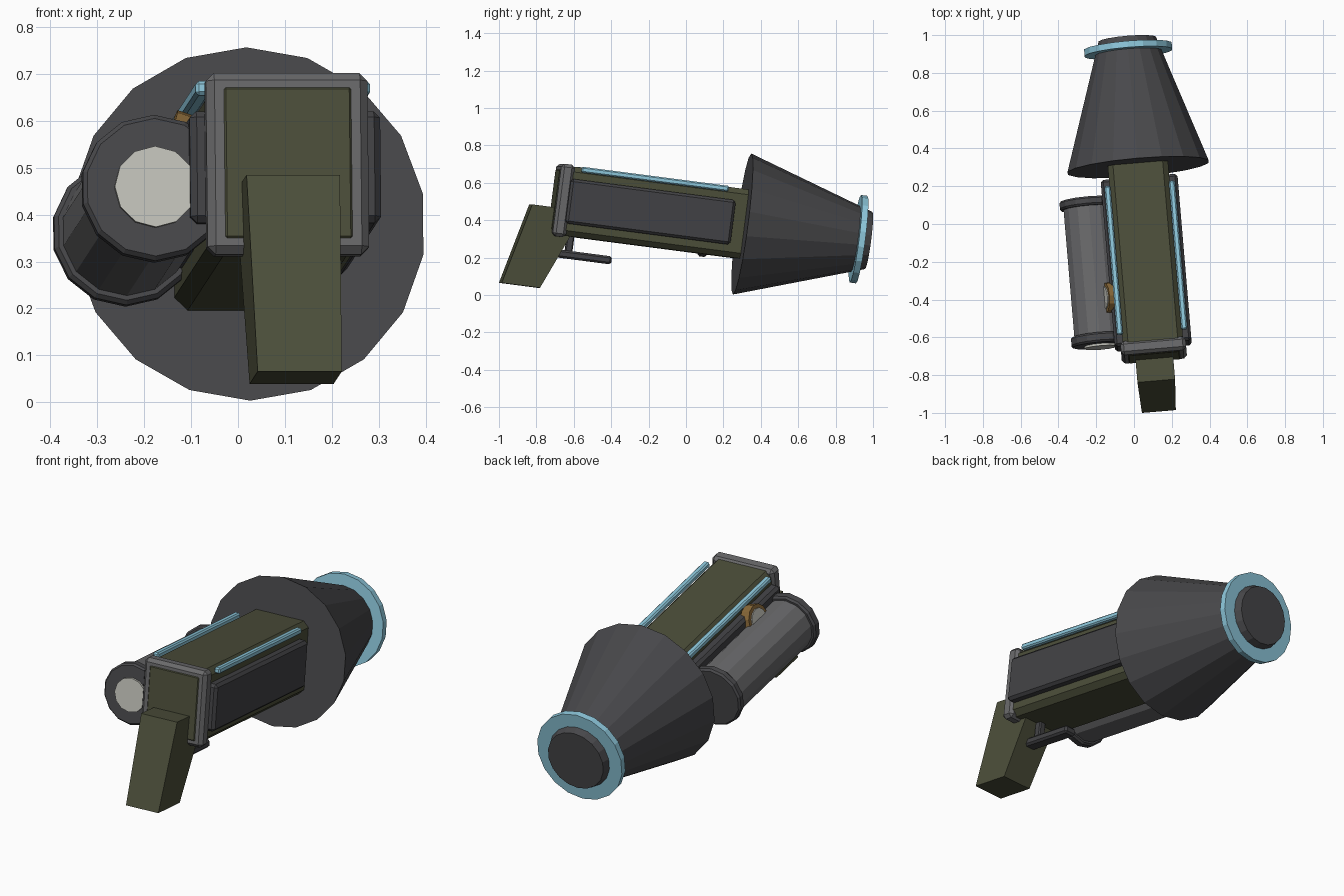
import bpy, bmesh
from math import radians, sin, cos, pi
from mathutils import Matrix, Vector

if "Cube" in bpy.data.objects:
    bpy.data.objects.remove(bpy.data.objects["Cube"])

# Everything is modelled along local +y (barrel axis), then yawed and pitched
POSE = (Matrix.Translation((0.022, 0.30, 0.38))
        @ Matrix.Rotation(radians(4.85), 4, 'Z')
        @ Matrix.Rotation(radians(-7.4), 4, 'X'))


def material(name, r, g, b):
    m = bpy.data.materials.new(name)
    m.diffuse_color = (r, g, b, 1)
    m.use_nodes = True
    m.node_tree.nodes["Principled BSDF"].inputs["Base Color"].default_value = m.diffuse_color
    return m


GREEN = material("olive", 0.072, 0.077, 0.042)
DARK = material("dark_grey", 0.065, 0.065, 0.07)
PANEL = material("panel_grey", 0.055, 0.055, 0.06)
GREY = material("mid_grey", 0.14, 0.14, 0.145)
CYAN = material("light_blue", 0.27, 0.58, 0.72)
BRASS = material("brass", 0.25, 0.14, 0.04)
PALE = material("pale_grey", 0.55, 0.55, 0.5)


def finish(name, bm, mat, local=Matrix()):
    bmesh.ops.recalc_face_normals(bm, faces=bm.faces)
    me = bpy.data.meshes.new(name)
    bm.to_mesh(me)
    bm.free()
    me.materials.append(mat)
    ob = bpy.data.objects.new(name, me)
    bpy.context.collection.objects.link(ob)
    ob.matrix_world = POSE @ local
    return ob


def box(name, x, y, z, mat, bevel=0.0):
    """Box from (min, max) ranges with chamfered edges."""
    bm = bmesh.new()
    bmesh.ops.create_cube(bm, size=1)
    for v in bm.verts:
        v.co = [(a + b) / 2 + c * (b - a) for (a, b), c in zip((x, y, z), v.co)]
    if bevel:
        bmesh.ops.bevel(bm, geom=bm.edges[:], offset=bevel, segments=1,
                        affect='EDGES', profile=0.5)
    return finish(name, bm, mat)


def lathe(name, n, profile, mat, local=Matrix()):
    """Closed solid around local y from (radius, y) points."""
    bm = bmesh.new()
    rings = [[bm.verts.new((r * sin(2 * pi * i / n), y, r * cos(2 * pi * i / n)))
              for i in range(n)] for r, y in profile]
    for a, b in zip(rings, rings[1:]):
        for i in range(n):
            j = (i + 1) % n
            bm.faces.new((a[i], a[j], b[j], b[i]))
    bm.faces.new(rings[0])
    bm.faces.new(rings[-1])
    return finish(name, bm, mat, local)


# Main body and rear frame
box("body", (-0.16, 0.16), (-1.019, 0.04), (-0.186, 0.186), GREEN, 0.028)
box("rear_frame", (-0.173, 0.173), (-1.015, -0.942), (-0.195, 0.195), GREY, 0.017)

# Side panels and top rails, mirrored
for side, s in (("left", -1), ("right", 1)):
    box(side + "_panel", sorted((s * 0.14, s * 0.204)), (-0.957, -0.065),
        (-0.12, 0.12), PANEL, 0.014)
    box(side + "_rail", sorted((s * 0.155, s * 0.187)), (-0.906, -0.11),
        (0.16, 0.191), CYAN, 0.007)

# Flared nozzle and ring
lathe("nozzle", 18, [(0.38, 0), (0.154, 0.685)], DARK)
lathe("nozzle_ring", 18, [(0.236, 0.613), (0.236, 0.647)], CYAN)

# Side tank
TANK = Matrix.Translation((-0.278, 0, -0.041))
lathe("tank", 14, [(0.138, -0.90), (0.138, -0.16)], GREY, TANK)
for name, a, b in (("rear", -0.925, -0.872), ("front", -0.192, -0.145)):
    lathe("tank_cap_" + name, 14, [(0.148, a), (0.157, a + 0.01), (0.157, b - 0.01),
                                   (0.148, b)], DARK, TANK)
lathe("tank_plug", 12, [(0.087, -0.92), (0.087, -0.937)], PALE, TANK)

# Gauge facing left and slightly up
axis = Vector((-cos(radians(18)), 0, sin(radians(18))))
GAUGE = (Matrix.Translation((-0.205, -0.69, 0.068))
         @ axis.to_track_quat('Y', 'Z').to_matrix().to_4x4())
lathe("gauge_rim", 12, [(0.082, -0.02), (0.082, 0.03)], BRASS, GAUGE)
lathe("gauge_face", 12, [(0.062, 0.02), (0.062, 0.036)], PALE, GAUGE)

# Raked, tapered grip
bm = bmesh.new()
side_profile = [(-1.138, -0.042, 0.1), (-0.853, -0.042, 0.1),
                (-1.039, -0.479, 0.09), (-1.246, -0.479, 0.09)]
left, right = [[bm.verts.new((s * w, y, z)) for y, z, w in side_profile] for s in (-1, 1)]
bm.faces.new(left)
bm.faces.new(right)
for i in range(4):
    j = (i + 1) % 4
    bm.faces.new((left[i], left[j], right[j], right[i]))
finish("grip", bm, GREEN)

# Trigger and guard bar
box("trigger_guard", (-0.035, 0.035), (-1.02, -0.672), (-0.305, -0.262), PANEL, 0.01)
box("trigger", (-0.02, 0.02), (-0.925, -0.885), (-0.27, -0.17), PANEL, 0.006)
